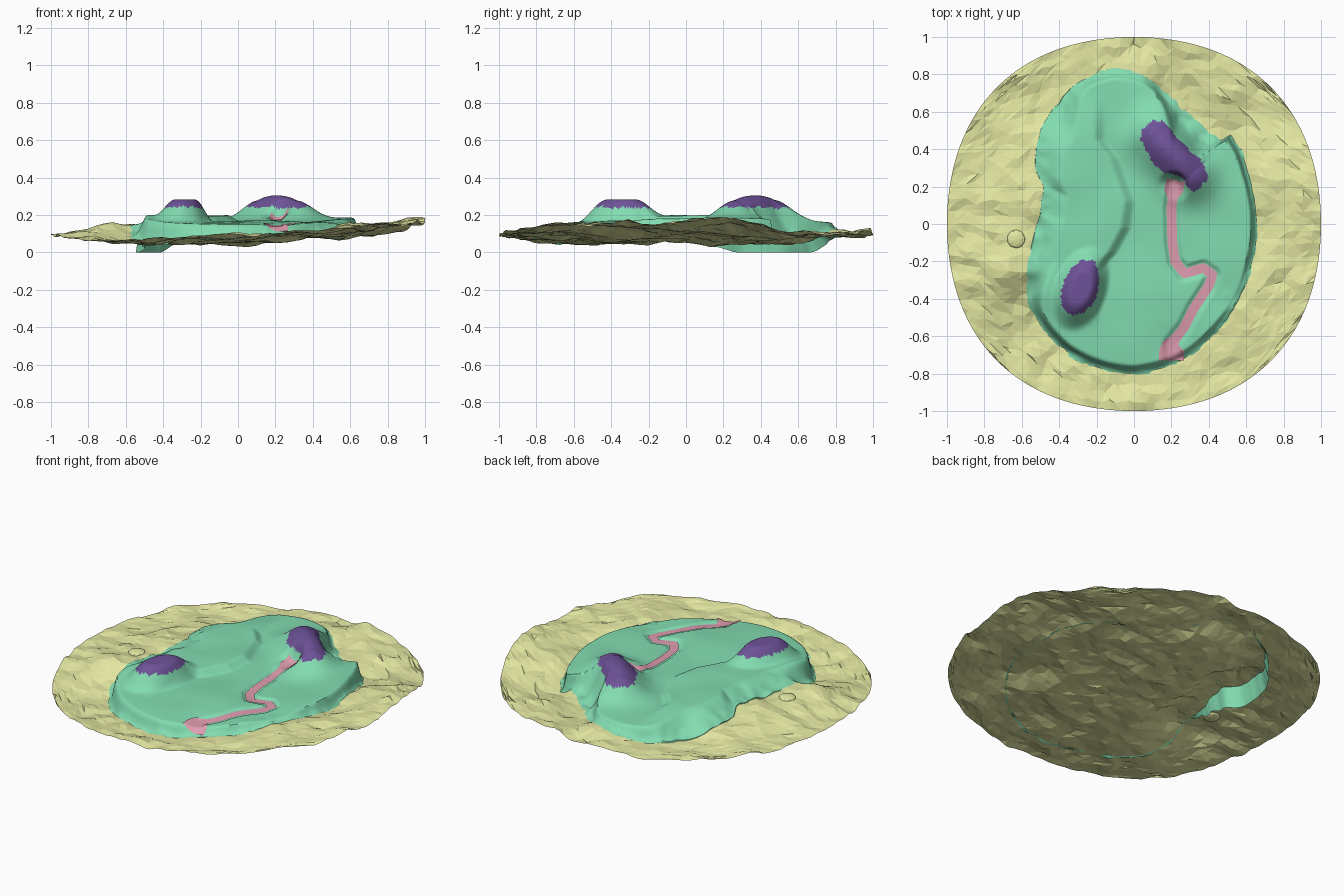
import bpy, math, random
from mathutils import Vector, noise

if "Cube" in bpy.data.objects:
    bpy.data.objects.remove(bpy.data.objects["Cube"])

random.seed(4)


def material(name, srgb):
    m = bpy.data.materials.new(name)
    lin = [((c / 255 + 0.055) / 1.055) ** 2.4 for c in srgb]
    m.diffuse_color = (*lin, 1)
    m.use_nodes = True
    m.node_tree.nodes["Principled BSDF"].inputs["Base Color"].default_value = m.diffuse_color
    return m


SEA = material("pale_yellow", (227, 231, 161))
LAND = material("mint_green", (130, 220, 177))
PEAK = material("purple", (110, 82, 152))
RIVER = material("pink", (222, 156, 175))


def make(name, verts, faces, mats, smooth):
    me = bpy.data.meshes.new(name)
    me.from_pydata(verts, [], faces)
    for m in mats:
        me.materials.append(m)
    ob = bpy.data.objects.new(name, me)
    bpy.context.collection.objects.link(ob)
    if smooth:
        bpy.context.view_layer.objects.active = ob
        ob.select_set(True)
        bpy.ops.object.shade_smooth_by_angle(angle=math.radians(40))
        ob.select_set(False)
    return ob


def step(a, b, x):
    t = min(1, max(0, (x - a) / (b - a)))
    return t * t * (3 - 2 * t)


def seg_dist(p, a, b):
    ab = b - a
    t = min(1, max(0, (p - a).dot(ab) / ab.length_squared))
    return (p - a - ab * t).length, t


# ---- sea level: a few control heights blended smoothly, plus ripples
SWELL = [(-1, 0, .085), (-.87, -.5, .09), (-.5, -.87, .075), (0, -1, .105), (.45, -.9, .135),
         (.75, -.7, .155), (.9, -.45, .15), (.98, -.05, .165), (.98, .22, .185), (.9, .55, .11),
         (.55, .87, .10), (0, 1, .115), (-.5, .87, .095), (-.75, .7, .08), (-.9, .45, .09),
         (0, 0, .06), (-.66, -.1, .15), (-.58, .2, .13), (.7, 0, .115), (0, -.8, .06),
         (.5, .55, .09), (-.5, -.6, .05), (.3, -.75, .095), (-.3, .78, .09), (0, .4, .05),
         (0, -.4, .055)]


def sea_level(x, y):
    total = weight = 0
    for cx, cy, z in SWELL:
        w = math.exp(-((x - cx) ** 2 + (y - cy) ** 2) / .045) + 1e-9
        total += w * z
        weight += w
    return total / weight


def ripple(x, y):
    return (.024 * noise.noise(Vector((x * 4, y * 5, 1.5)))
            + .020 * noise.noise(Vector((x * 8, y * 11, 7.1)))
            + .008 * noise.noise(Vector((x * 17, y * 21, 4.3))))


# Sea sheet: square grid rounded into a slightly squared disc, faceted
N = 42
verts, faces = [], []
for j in range(N + 1):
    for i in range(N + 1):
        u, v = 2 * i / N - 1, 2 * j / N - 1
        if 0 < i < N and 0 < j < N:
            u += random.uniform(-.013, .013)
            v += random.uniform(-.013, .013)
        x, y = u * math.sqrt(1 - v * v / 2), v * math.sqrt(1 - u * u / 2)
        k = 1 + .035 * math.sin(2 * math.atan2(y, x)) ** 2
        x, y = x * k, y * k
        verts.append((x, y, sea_level(x, y) + ripple(x, y)))
for j in range(N):
    for i in range(N):
        a = j * (N + 1) + i
        b, c, d = a + 1, a + N + 2, a + N + 1
        if random.random() < .5:
            faces += [(a, b, c), (a, c, d)]
        else:
            faces += [(a, b, d), (b, c, d)]
make("sea", verts, faces, [SEA], False)

# ---- island shape rules
SHORE = [(-.1, .81), (.05, .78), (.14, .71), (.25, .6), (.38, .49), (.46, .44), (.51, .47),
         (.56, .39), (.6, .27), (.63, .15), (.645, 0), (.62, -.2), (.55, -.4), (.42, -.58),
         (.25, -.72), (0, -.79), (-.15, -.77), (-.35, -.68), (-.5, -.52), (-.56, -.4),
         (-.555, -.25), (-.54, -.1), (-.5, .05), (-.48, .2), (-.53, .3), (-.52, .4),
         (-.48, .55), (-.4, .65), (-.33, .73), (-.25, .77)]
COURSE = [Vector(p) for p in [(.225, .235), (.21, .17), (.2, .08), (.205, -.1), (.22, -.2), (.27, -.265),
          (.37, -.235), (.42, -.27), (.4, -.33), (.32, -.45), (.27, -.55), (.2, -.64), (.2, -.73)]]
CLIFF = [(-.2, .45), (-.12, .35), (-.04, .12), (-.06, -.02), (-.13, -.15), (-.22, -.25)]


def cliff_x(y):
    for (x0, y0), (x1, y1) in zip(CLIFF, CLIFF[1:]):
        if y1 <= y <= y0:
            return x0 + (x1 - x0) * (y0 - y) / (y0 - y1)
    return CLIFF[0][0] if y > 0 else CLIFF[-1][0]


def hills(x, y):
    p = Vector((x, y))
    h = .162 + .012 * noise.noise(Vector((x * 4, y * 4, 3)))
    h += .022 * step(.3, .65, x) * step(-.5, 0, y) - .015 * step(-.5, -.8, y)
    # low western plateau
    h += .036 * step(.05, -.02, x - cliff_x(y)) * step(.75, .4, y) * step(-.6, -.35, y)
    # long north-eastern ridge, notched where the river springs
    d, t = seg_dist(p, Vector((.12, .465)), Vector((.305, .265)))
    h += .146 * (1 - .22 * (2 * t - 1) ** 2) * math.exp(-(d / .135) ** 2)
    h += (.18 - h) * .9 * step(.10, .03, (p - Vector((.205, .19))).length)
    # flat-topped south-western hill
    q = p - Vector((-.285, -.345))
    a, b = .34 * q.x + .94 * q.y, .94 * q.x - .34 * q.y
    d = math.hypot(a / .14, b / .085)
    h = h + (.283 - h) * step(1.75, .55, d)
    # river bed
    dist = min(seg_dist(p, m, n)[0] for m, n in zip(COURSE, COURSE[1:]))
    return h - .014 * step(.05, .025, dist)


C = Vector((.05, 0))
polar = sorted((math.atan2(y, x - C.x) % math.tau, math.hypot(x - C.x, y)) for x, y in SHORE)
polar = [(polar[-1][0] - math.tau, polar[-1][1])] + polar + [(polar[0][0] + math.tau, polar[0][1])]


def shore_radius(t):
    for (a, r), (b, s) in zip(polar, polar[1:]):
        if a <= t <= b:
            return r + (s - r) * (t - a) / (b - a)


def softness(t):
    """1 on gently sloping shores, 0 on shores with a steep bank"""
    west = step(1.9, 2.3, t) * step(3.9, 3.5, t)
    northeast = step(.80, .90, t) * step(1.5, 1.2, t)
    return max(west, northeast)


def skirt_depth(t):
    """how far the hidden foot of the island hangs below the sea"""
    northwest = step(1.9, 2.35, t) * step(3.5, 2.7, t)
    return .006 + .13 * northwest


def land_height(x, y, s, t):
    h, sea = hills(x, y), sea_level(x, y) + ripple(x, y)
    soft = softness(t)
    if s <= 1:
        h = max(h, sea + .02)
        return h + (sea + .012 - .008 * soft - h) * step(.955 - .22 * soft, 1.0, s)
    return max(0, sea + .004 - (s - 1) / .03 * skirt_depth(t))


# Island: rings from the middle out to a skirt below the sea
A = 300
RINGS = [i / 80 for i in range(1, 81)] + [1.015, 1.03]
verts = [(C.x, C.y, hills(C.x, C.y))]
for s in RINGS:
    for i in range(A):
        t = math.tau * i / A
        r = shore_radius(t) * s
        if softness(t) > .5 and s > .9:
            r += .008 * noise.noise(Vector((math.cos(t) * 14, math.sin(t) * 14, 0)))
        x, y = C.x + r * math.cos(t), C.y + r * math.sin(t)
        verts.append((x, y, land_height(x, y, s, t)))
faces = [(0, 1 + i, 1 + (i + 1) % A) for i in range(A)]
for k in range(len(RINGS) - 1):
    for i in range(A):
        a, b = 1 + k * A + i, 1 + k * A + (i + 1) % A
        faces.append((a, a + A, b + A, b))
island = make("island", verts, faces, [LAND, PEAK], True)
# Hill caps coloured by height with a ragged edge
for f in island.data.polygons:
    c = f.center
    f.material_index = int(c.z > .241 + .012 * noise.noise(Vector((c.x * 30, c.y * 30, 2))))

# River: ribbon draped in its bed
pts = []
for a, b in zip(COURSE, COURSE[1:]):
    n = max(2, int((b - a).length / .01))
    pts += [a.lerp(b, i / n) for i in range(n)]
pts.append(COURSE[-1])
verts, faces, W = [], [], 8
for i, p in enumerate(pts):
    d = (pts[min(i + 3, len(pts) - 1)] - pts[max(i - 3, 0)]).normalized()
    f = i / (len(pts) - 1)
    half = .026 + .024 * step(.085, .04, f) + .04 * step(.89, .96, f)
    for k in range(W + 1):
        q = p + Vector((-d.y, d.x)) * half * (2 * k / W - 1)
        o = q - C
        t = math.atan2(o.y, o.x) % math.tau
        s = min(1, o.length / shore_radius(t))
        verts.append((q.x, q.y, land_height(q.x, q.y, s, t) + .006))
for i in range(len(pts) - 1):
    for k in range(W):
        a = i * (W + 1) + k
        faces.append((a, a + W + 1, a + W + 2, a + 1))
make("river", verts, faces, [RIVER], True)

# Small rock in the sea
z = sea_level(-.63, -.08) + ripple(-.63, -.08)
bpy.ops.mesh.primitive_ico_sphere_add(subdivisions=2, radius=.05, location=(-.63, -.08, z))
rock = bpy.context.object
rock.name = "sea_rock"
rock.scale.z = .35
rock.data.materials.append(SEA)
